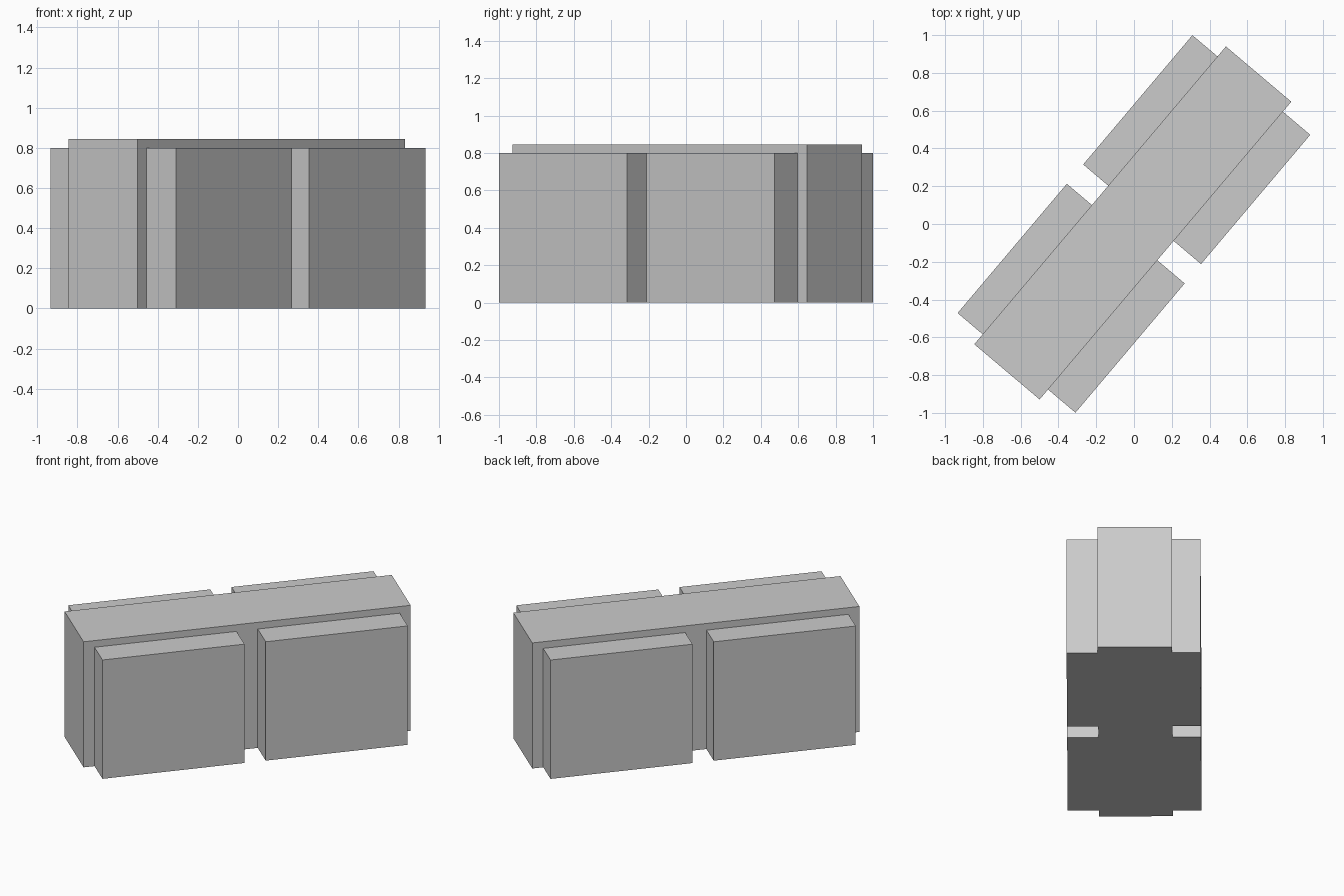
import bpy
from math import radians
from mathutils import Matrix

if "Cube" in bpy.data.objects:
    bpy.data.objects.remove(bpy.data.objects["Cube"])

TURN = Matrix.Rotation(radians(49.8), 4, 'Z')  # whole model is turned in plan


def box(name, u0, u1, v0, v1, height):
    """Box standing on the ground, given along (u) and across (v) the long axis."""
    bpy.ops.mesh.primitive_cube_add(size=1)
    ob = bpy.context.object
    ob.name = name
    size = Matrix.Diagonal((u1 - u0, v1 - v0, height, 1))
    place = Matrix.Translation(((u0 + u1) / 2, (v0 + v1) / 2, height / 2))
    ob.data.transform(TURN @ place @ size)
    return ob


# Long central block, slightly taller than the side blocks
V_LEFT, V_RIGHT = 0.235, -0.218
box("central_block", -1.032, 1.032, V_RIGHT, V_LEFT, 0.845)

# Two lower blocks against each long side, with a gap in the middle
for end, (u0, u1) in {"front": (-0.963, -0.067), "back": (0.067, 0.963)}.items():
    box(f"{end}_left_block", u0, u1, V_LEFT, 0.409, 0.8)
    box(f"{end}_right_block", u0, u1, -0.408, V_RIGHT, 0.8)
